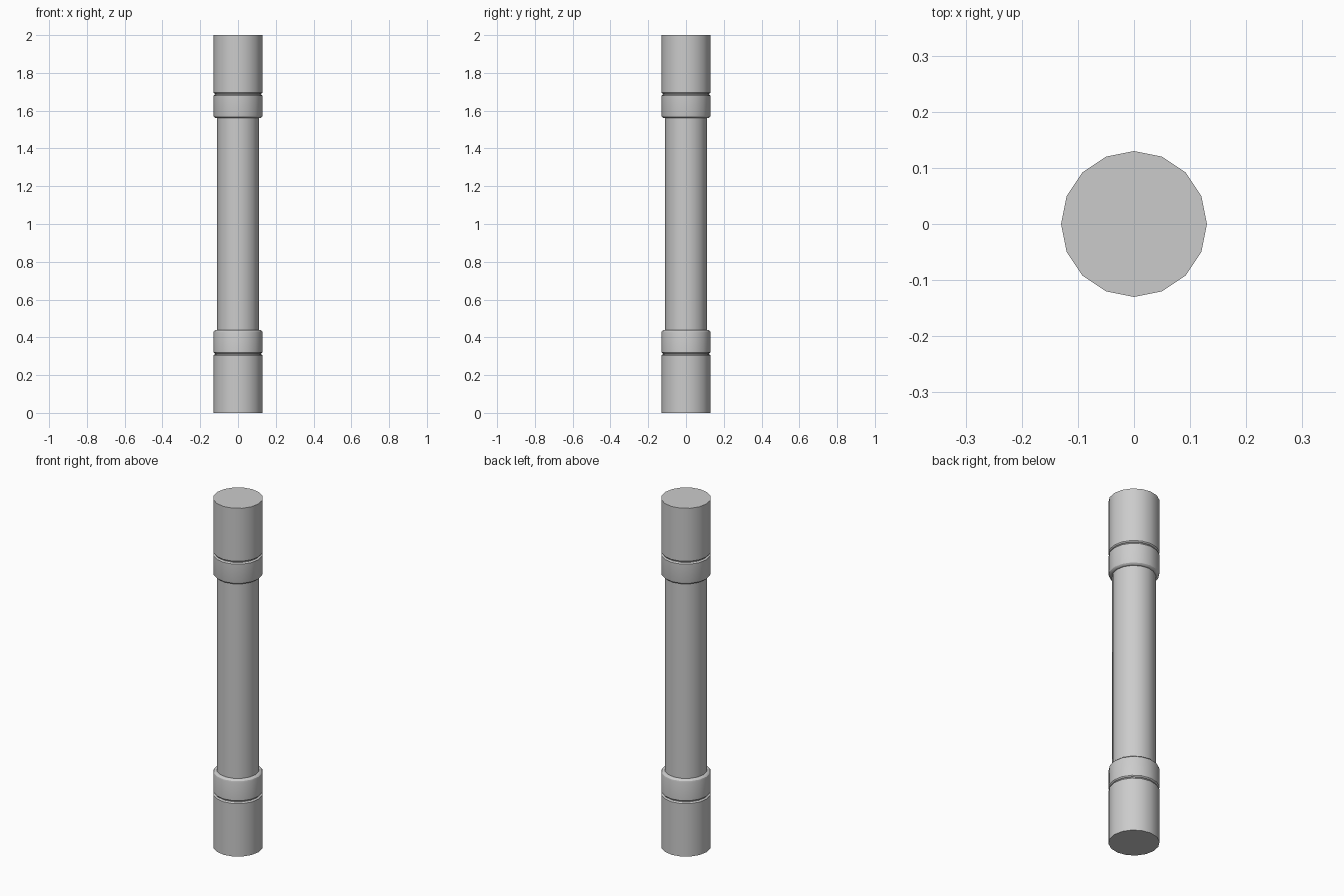
import bpy, bmesh, math

if "Cube" in bpy.data.objects:
    bpy.data.objects.remove(bpy.data.objects["Cube"])

SIDES = 16
SHAFT_R = 0.111


def lathe(name, profile):
    """Revolve (radius, z) points around z; radius 0 closes to a centre point."""
    bm = bmesh.new()
    rings = []
    for r, z in profile:
        if r == 0:
            rings.append([bm.verts.new((0, 0, z))] * SIDES)
        else:
            rings.append([bm.verts.new((r * math.cos(2 * math.pi * i / SIDES),
                                        r * math.sin(2 * math.pi * i / SIDES), z))
                          for i in range(SIDES)])
    for a, b in zip(rings, rings[1:]):
        for i in range(SIDES):
            j = (i + 1) % SIDES
            bm.faces.new(list(dict.fromkeys((a[i], a[j], b[j], b[i]))))
    bmesh.ops.recalc_face_normals(bm, faces=bm.faces)
    if name == "shaft" and bm.faces:
        # open tube: make sure it faces outward
        bm.faces.ensure_lookup_table()
        f = bm.faces[0]
        f.normal_update()
        if f.normal.dot(f.calc_center_median().xy.to_3d()) < 0:
            bmesh.ops.reverse_faces(bm, faces=bm.faces)
    mesh = bpy.data.meshes.new(name)
    bm.to_mesh(mesh)
    bm.free()
    obj = bpy.data.objects.new(name, mesh)
    bpy.context.collection.objects.link(obj)
    bpy.ops.object.select_all(action='DESELECT')
    obj.select_set(True)
    bpy.context.view_layer.objects.active = obj
    bpy.ops.object.shade_smooth_by_angle(angle=math.radians(30))
    return obj


# End cap: plain sleeve, thin groove, collar with rounded shoulder
cap = [(0, 0), (0.13, 0), (0.13, 0.304), (0.127, 0.308), (0.121, 0.31),
       (0.121, 0.315), (0.127, 0.317), (0.13, 0.321),
       (0.13, 0.424), (0.128, 0.432), (0.122, 0.438), (0.117, 0.44), (SHAFT_R, 0.44)]
lathe("bottom_cap", cap)
lathe("top_cap", [(r, 2 - z) for r, z in cap])

# Slimmer middle shaft
lathe("shaft", [(SHAFT_R, 0.43), (SHAFT_R, 1.57)])
